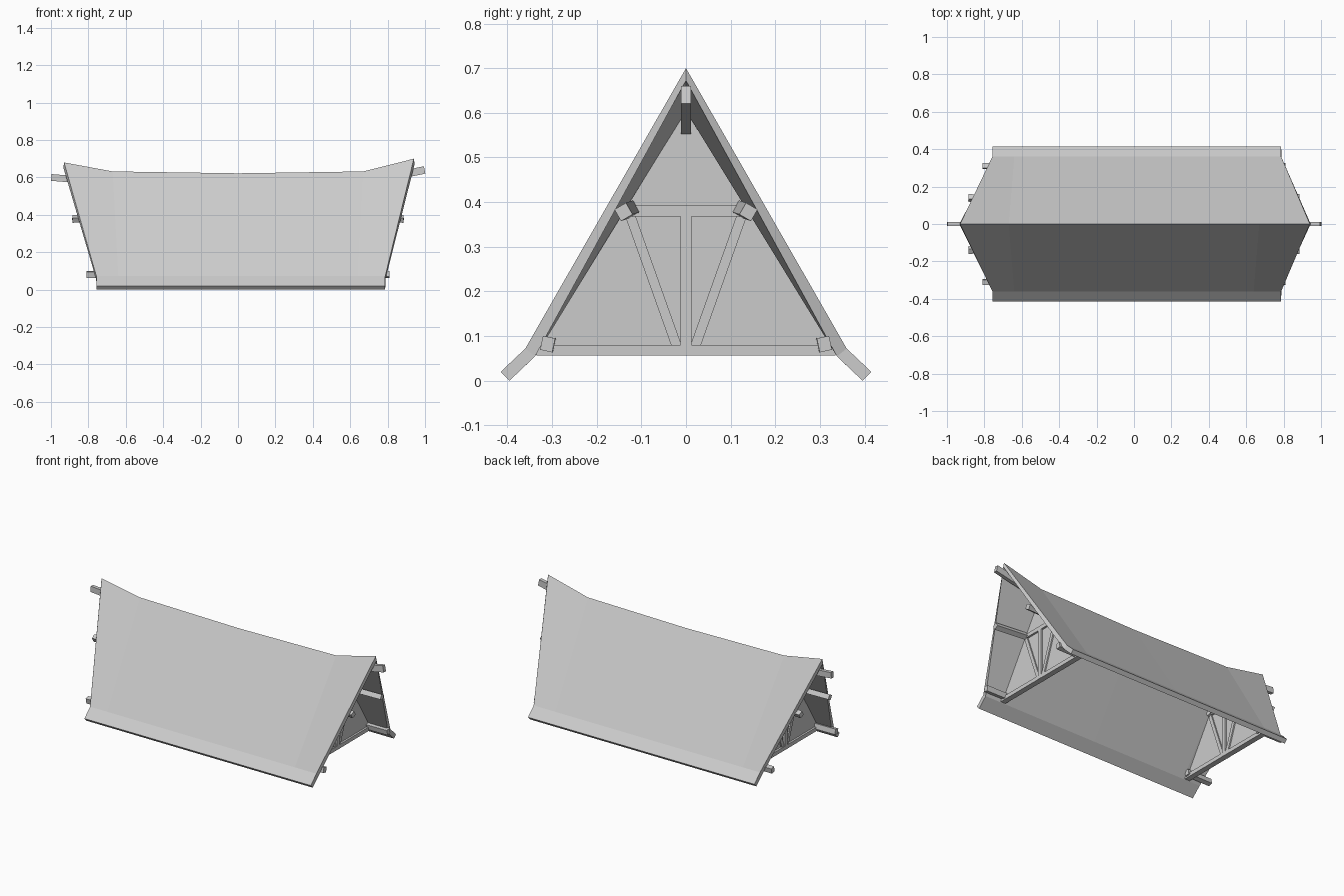
import bpy
import bmesh
import math
from mathutils import Vector, Matrix

cube = bpy.data.objects.get("Cube")
if cube:
    bpy.data.objects.remove(cube, do_unlink=True)

# One plain grey for everything
GREY = (0.6, 0.6, 0.6, 1)
mat = bpy.data.materials.new("plain_grey")
mat.use_nodes = True
mat.diffuse_color = GREY
bsdf = mat.node_tree.nodes["Principled BSDF"]
bsdf.inputs["Base Color"].default_value = GREY
bsdf.inputs["Roughness"].default_value = 0.8


def finish(name, bm):
    bmesh.ops.recalc_face_normals(bm, faces=bm.faces)
    mesh = bpy.data.meshes.new(name)
    bm.to_mesh(mesh)
    bm.free()
    mesh.materials.append(mat)
    obj = bpy.data.objects.new(name, mesh)
    bpy.context.collection.objects.link(obj)
    return obj


def beam(name, start, end, width, height, roll=0):
    """Square timber between two points; width is sideways, height is upward."""
    a, b = Vector(start), Vector(end)
    axis = (b - a).normalized()
    ref = Vector((0, 0, 1)) if abs(axis.z) < 0.7 else Vector((1, 0, 0))
    side = ref.cross(axis).normalized()
    up = axis.cross(side)
    turn = Matrix((axis, side, up)).transposed().to_4x4()
    bm = bmesh.new()
    bmesh.ops.create_cube(bm, size=1)
    bm.transform(Matrix.Translation((a + b) / 2) @ turn
                 @ Matrix.Rotation(math.radians(roll), 4, 'X')
                 @ Matrix.Diagonal(((b - a).length, width, height, 1)))
    return finish(name, bm)


# Sagging roof skin: ridge, knee and flared eave rows, thickened inward
ridge = [(-0.93, 0.68), (-0.67, 0.632), (0, 0.622), (0.67, 0.632), (0.94, 0.70)]
foot = [-0.757, -0.64, 0, 0.64, 0.787]
bm = bmesh.new()
rows = [[bm.verts.new((x, y, z)) for x in foot] for y, z in ((-0.415, 0.02), (-0.36, 0.072))]
rows.append([bm.verts.new((x, 0, z)) for x, z in ridge])
rows += [[bm.verts.new((x, y, z)) for x in foot] for y, z in ((0.36, 0.072), (0.415, 0.02))]
for low, high in zip(rows, rows[1:]):
    for i in range(len(foot) - 1):
        bm.faces.new((low[i], low[i + 1], high[i + 1], high[i]))
roof = finish("roof", bm)
if roof.data.polygons[0].normal.z < 0:
    roof.data.flip_normals()
solid = roof.modifiers.new("thickness", 'SOLIDIFY')
solid.thickness = 0.028
solid.offset = -1

# Gable ends: panel, framing and projecting timber stubs
WALL = 0.665
for s, end in ((1, "left"), (-1, "right")):
    x = s * WALL
    bm = bmesh.new()
    outline = ((-0.335, 0.06), (0.335, 0.06), (0, 0.605))
    face = bm.faces.new([bm.verts.new((x - 0.005, y, z)) for y, z in outline])
    ext = bmesh.ops.extrude_face_region(bm, geom=[face])
    moved = [v for v in ext["geom"] if isinstance(v, bmesh.types.BMVert)]
    bmesh.ops.translate(bm, verts=moved, vec=(0.01, 0, 0))
    finish(end + "_gable_panel", bm)

    beam(end + "_tie_beam", (x, -0.335, 0.068), (x, 0.335, 0.068), 0.034, 0.024)
    beam(end + "_collar_beam", (x, -0.135, 0.38), (x, 0.135, 0.38), 0.034, 0.024)
    beam(end + "_king_post", (x, 0, 0.056), (x, 0, 0.37), 0.024, 0.036)
    for t, side in ((1, "back"), (-1, "front")):
        beam(f"{end}_{side}_brace", (x, t * 0.02, 0.075), (x, t * 0.125, 0.37), 0.022, 0.026)
        beam(f"{end}_{side}_upper_purlin", (s * 0.64, t * 0.122, 0.384),
             (s * 0.885, t * 0.14, 0.378), 0.03, 0.03, -30 * t * s)
        beam(f"{end}_{side}_lower_purlin", (s * 0.64, t * 0.308, 0.082),
             (s * 0.81, t * 0.31, 0.082), 0.028, 0.032, 12 * t)

# Ridge pole ends
beam("left_ridge_pole", (0.64, 0, 0.567), (0.998, 0, 0.64), 0.022, 0.04)
beam("right_ridge_pole", (-0.64, 0, 0.57), (-0.998, 0, 0.60), 0.022, 0.036)
